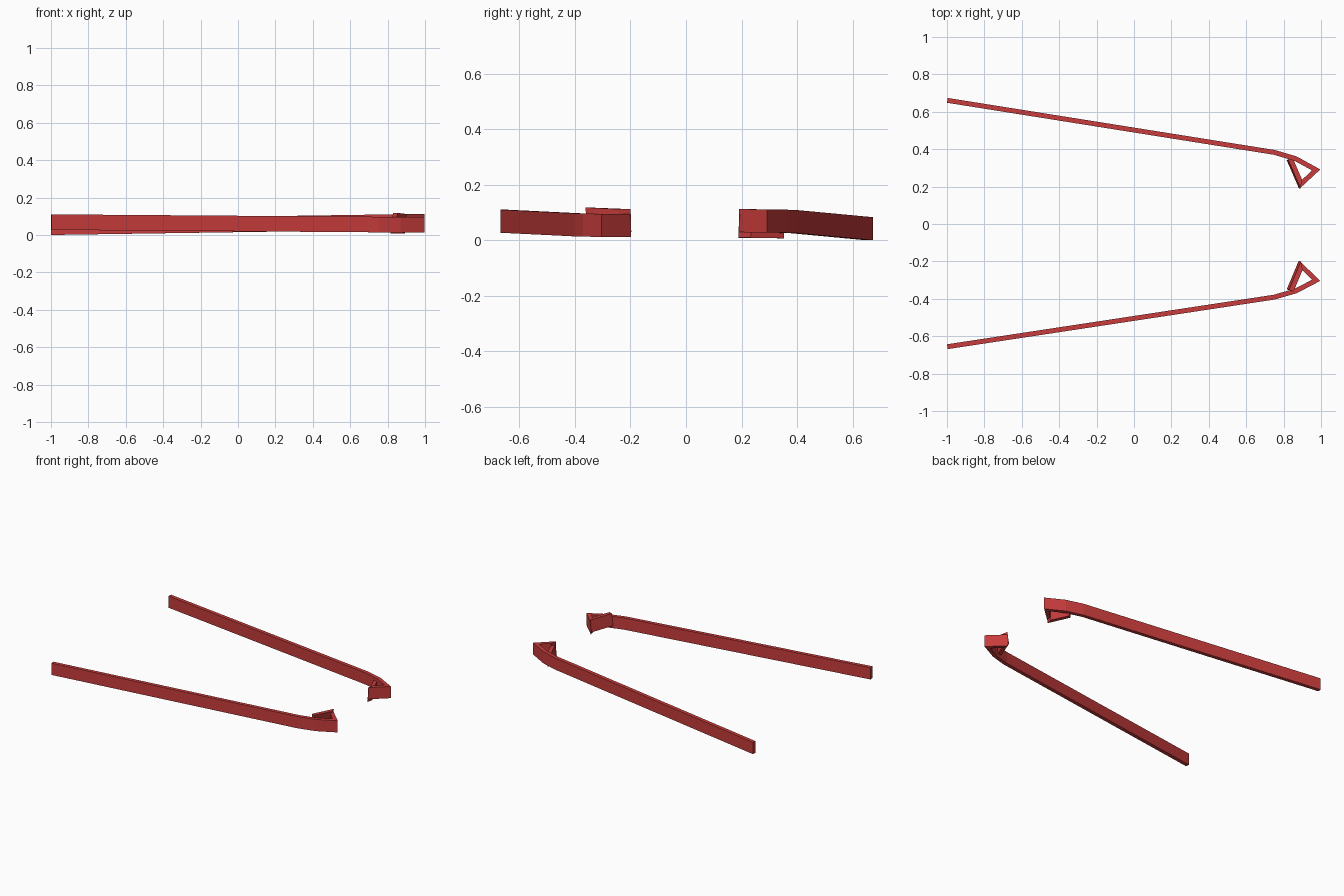
import bpy, bmesh
from mathutils import Vector

if "Cube" in bpy.data.objects:
    bpy.data.objects.remove(bpy.data.objects["Cube"])

red = bpy.data.materials.new("matte red")
red.diffuse_color = (0.58, 0.045, 0.045, 1)
red.use_nodes = True
red.node_tree.nodes["Principled BSDF"].inputs["Base Color"].default_value = red.diffuse_color
HEIGHT, THICK = 0.083, 0.026


def mitred_pairs(path):
    """Left and right plan points of a strip with mitred corners."""
    pts = [Vector(p) for p in path]
    dirs = [(b - a).normalized() for a, b in zip(pts, pts[1:])]
    pairs = []
    for i, p in enumerate(pts):
        d0, d1 = dirs[max(i - 1, 0)], dirs[min(i, len(dirs) - 1)]
        n0, n1 = Vector((-d0.y, d0.x)), Vector((-d1.y, d1.x))
        m = (n0 + n1).normalized()
        off = m * (THICK / 2 / m.dot(n0))
        pairs.append((p + off, p - off))
    return pairs


def strip(name, pairs, bottoms, lean=(0, 0)):
    """Upright strip: plan pairs, bottom height at each, lean of the top edge."""
    bm = bmesh.new()
    rings = []
    lx, ly = lean[0] / 2, lean[1] / 2
    for (l, r), z in zip(pairs, bottoms):
        rings.append([bm.verts.new(c) for c in (
            (l.x - lx, l.y - ly, z), (r.x - lx, r.y - ly, z),
            (r.x + lx, r.y + ly, z + HEIGHT), (l.x + lx, l.y + ly, z + HEIGHT))])
    for a, b in zip(rings, rings[1:]):
        for i in range(4):
            j = (i + 1) % 4
            bm.faces.new((a[i], a[j], b[j], b[i]))
    bm.faces.new(rings[0])
    bm.faces.new(rings[-1][::-1])
    bmesh.ops.recalc_face_normals(bm, faces=bm.faces)
    me = bpy.data.meshes.new(name)
    bm.to_mesh(me)
    bm.free()
    me.materials.append(red)
    bpy.context.collection.objects.link(bpy.data.objects.new(name, me))


# Each side: long arm bending to a tip, then a triangular hook folding back
sides = {
    "front": ([(-0.998, -0.656), (0.75, -0.391), (0.865, -0.358),
               (0.974, -0.301), (0.891, -0.221), (0.835, -0.355)],
              [0.027, 0.014, 0.013, 0.012, 0.012], [0.029, 0.035], (0.012, -0.003)),
    "back": ([(-0.998, 0.661), (0.75, 0.383), (0.865, 0.349),
              (0.974, 0.289), (0.891, 0.212), (0.832, 0.348)],
             [0.0, 0.026, 0.027, 0.028, 0.029], [0.009, 0.007], (0.008, 0.002)),
}
for side, (path, arm_z, hook_z, lean) in sides.items():
    pairs = mitred_pairs(path)
    strip(side + "_arm", pairs[:5], arm_z)
    strip(side + "_hook_return", pairs[4:], hook_z, lean)
